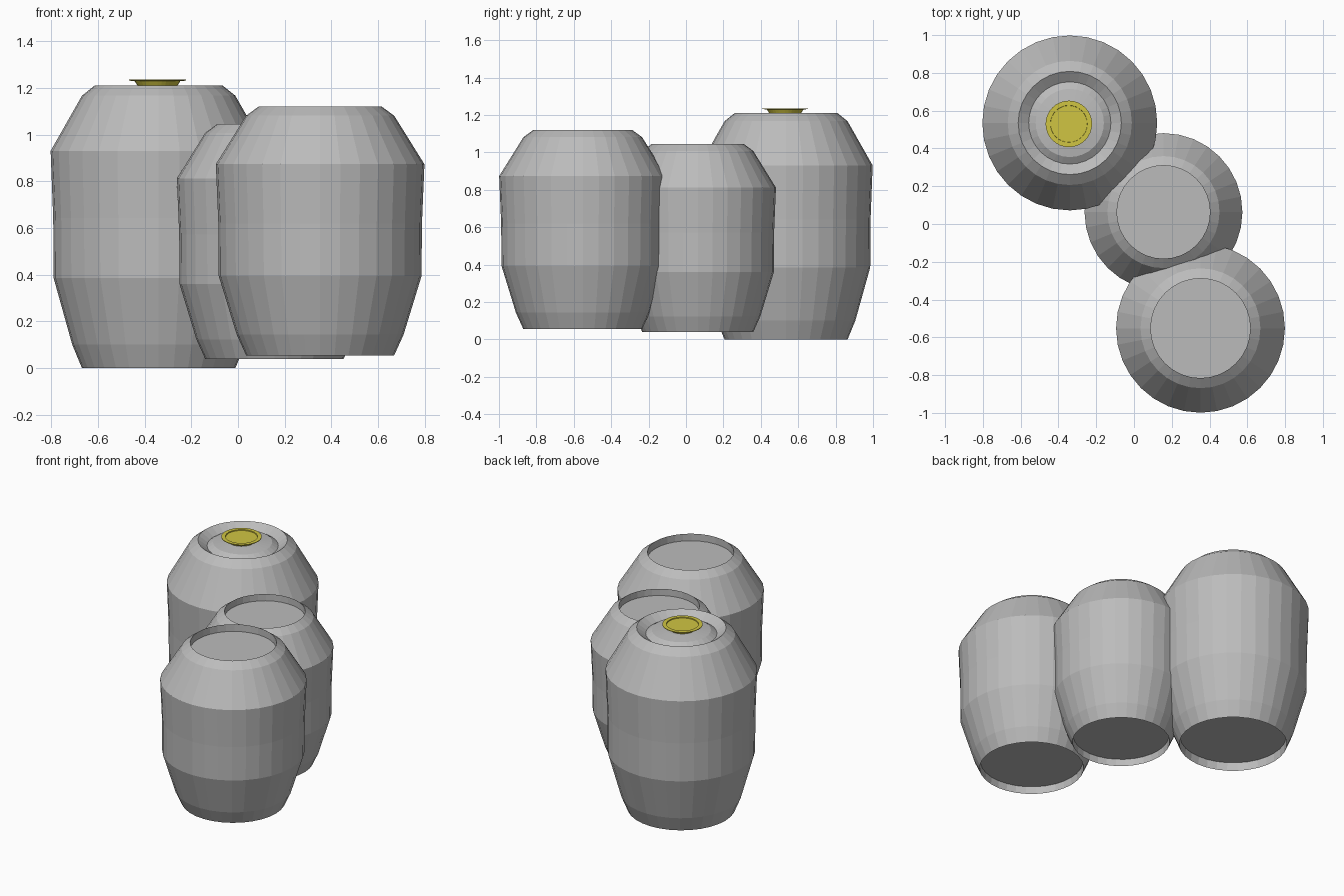
import bpy
import bmesh
import math

if "Cube" in bpy.data.objects:
    bpy.data.objects.remove(bpy.data.objects["Cube"])


def material(name, rgb):
    m = bpy.data.materials.new(name)
    m.diffuse_color = (*rgb, 1)
    m.use_nodes = True
    m.node_tree.nodes["Principled BSDF"].inputs["Base Color"].default_value = m.diffuse_color
    return m


GREY = material("grey metal", (0.50, 0.50, 0.50))
YELLOW = material("yellow", (0.63, 0.56, 0.055))


def lathe(name, profile, location, mat, sides=32):
    """Spin a (radius, height) profile; both ends are closed with flat caps."""
    bm = bmesh.new()
    rings = []
    for r, z in profile:
        rings.append([bm.verts.new((r * math.cos(2 * math.pi * i / sides),
                                    r * math.sin(2 * math.pi * i / sides), z))
                      for i in range(sides)])
    for a, b in zip(rings, rings[1:]):
        for i in range(sides):
            j = (i + 1) % sides
            bm.faces.new((a[i], a[j], b[j], b[i]))
    bm.faces.new(rings[0][::-1])
    bm.faces.new(rings[-1])
    bmesh.ops.recalc_face_normals(bm, faces=bm.faces)
    mesh = bpy.data.meshes.new(name)
    bm.to_mesh(mesh)
    bm.free()
    mesh.materials.append(mat)
    obj = bpy.data.objects.new(name, mesh)
    obj.location = location
    bpy.context.collection.objects.link(obj)
    return obj


# Shared keg body: fractions of full radius and full height
BODY = [(0.70, 0.045), (0.71, 0.0), (0.80, 0.083), (0.972, 0.318),
        (0.976, 0.53), (1.0, 0.768), (0.71, 0.963), (0.59, 1.0)]
OPEN_TOP = [(0.59, 0.955)]
# Sloped gutter rising to a raised collar
LIDDED_TOP = [(0.47, 0.968), (0.39, 0.988), (0.21, 0.997)]

KEGS = [
    ("large_keg", (-0.34, 0.535, 0.0), 0.463, 1.212, LIDDED_TOP),
    ("small_keg", (0.156, 0.063, 0.04), 0.418, 1.005, OPEN_TOP),
    ("medium_keg", (0.352, -0.552, 0.055), 0.447, 1.066, OPEN_TOP),
]
for name, loc, radius, height, top in KEGS:
    profile = [(r * radius, z * height) for r, z in BODY + top]
    lathe(name, profile, loc, GREY)

# Yellow valve cap: tapered cup with a thin flange and a shallow recess
lathe("valve_cap", [(0.08, 1.195), (0.085, 1.21), (0.098, 1.23), (0.123, 1.232),
                    (0.123, 1.236), (0.098, 1.236), (0.097, 1.230)],
      (-0.345, 0.53, 0), YELLOW)
